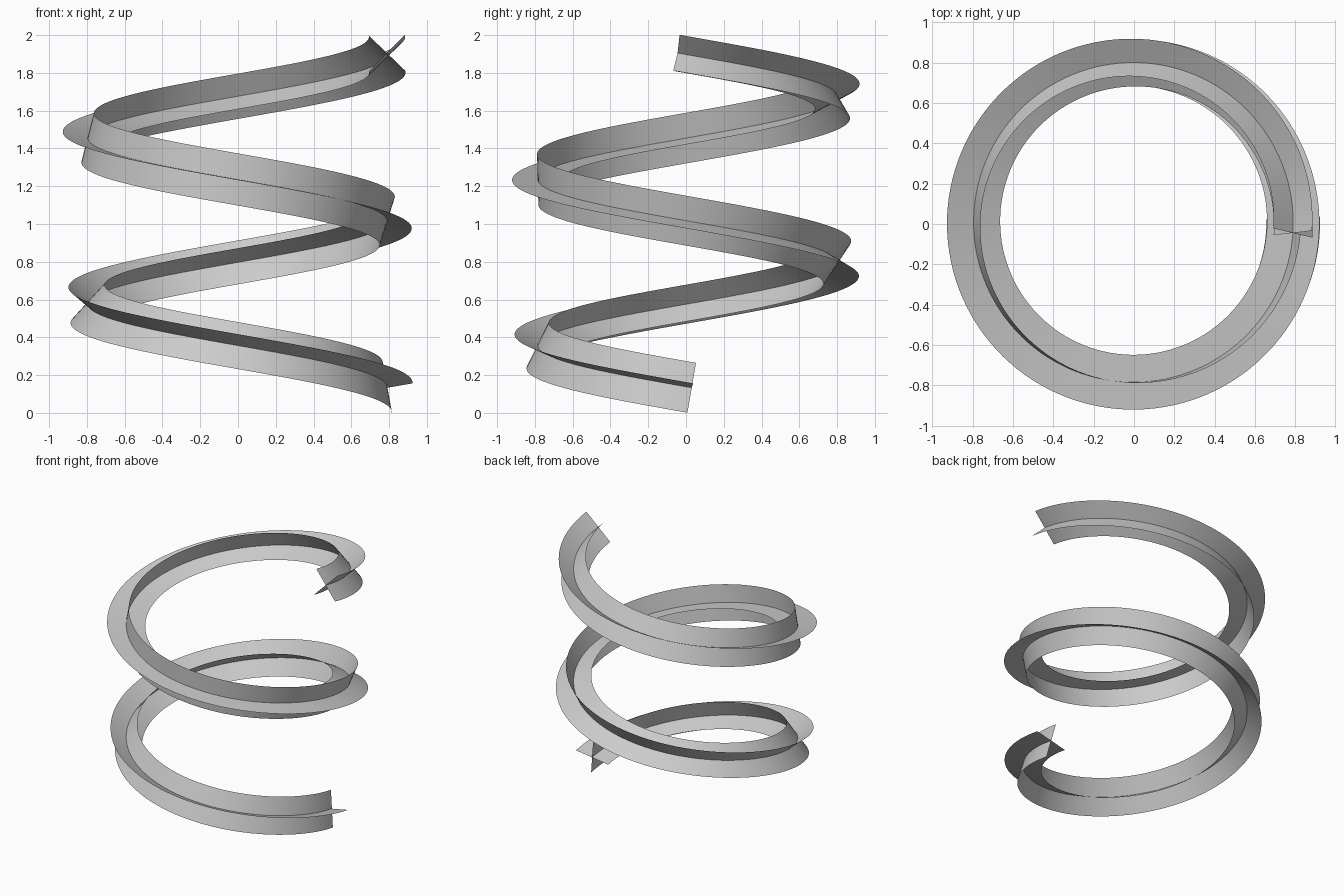
import bpy, bmesh, math
from mathutils import Vector

if "Cube" in bpy.data.objects:
    bpy.data.objects.remove(bpy.data.objects["Cube"])

R, HALF = 0.793, 0.136            # coil radius, half width of each ribbon
Z0, Z1 = 0.133, 1.905             # centre height of both ends
A0, A1 = 1.6, -723.8              # clockwise climb, degrees
CX, CY = -0.003, 0.008
ROLL = math.radians(10)
SEGS = 256

sweep = math.radians(A1 - A0)
slope = (Z1 - Z0) / abs(sweep)
twist = abs(sweep) * slope / math.hypot(R, slope)   # natural twist-free frame roll


def ribbon(name, offset):
    """Flat strip swept along the helix, rolled by offset."""
    bm = bmesh.new()
    prev = None
    for i in range(SEGS + 1):
        t = i / SEGS
        a = math.radians(A0) + sweep * t
        radial = Vector((math.cos(a), math.sin(a), 0))
        tangent = Vector((R * math.sin(a), -R * math.cos(a), slope)).normalized()
        up = (Vector((0, 0, 1)) - tangent * tangent.z).normalized()
        centre = radial * R + Vector((CX, CY, Z0 + (Z1 - Z0) * t))
        phi = ROLL + offset + twist * t
        arm = (radial * math.cos(phi) + up * math.sin(phi)) * HALF
        row = [bm.verts.new(centre + arm * k) for k in (-1, 0, 1)]
        if prev:
            for k in (0, 1):
                bm.faces.new((prev[k], prev[k + 1], row[k + 1], row[k])).smooth = True
        prev = row
    mesh = bpy.data.meshes.new(name)
    bm.to_mesh(mesh)
    bm.free()
    bpy.context.collection.objects.link(bpy.data.objects.new(name, mesh))


# Two crossing ribbons form the plus-shaped coil
ribbon("coil_flat_ribbon", 0)
ribbon("coil_upright_ribbon", math.pi / 2)
